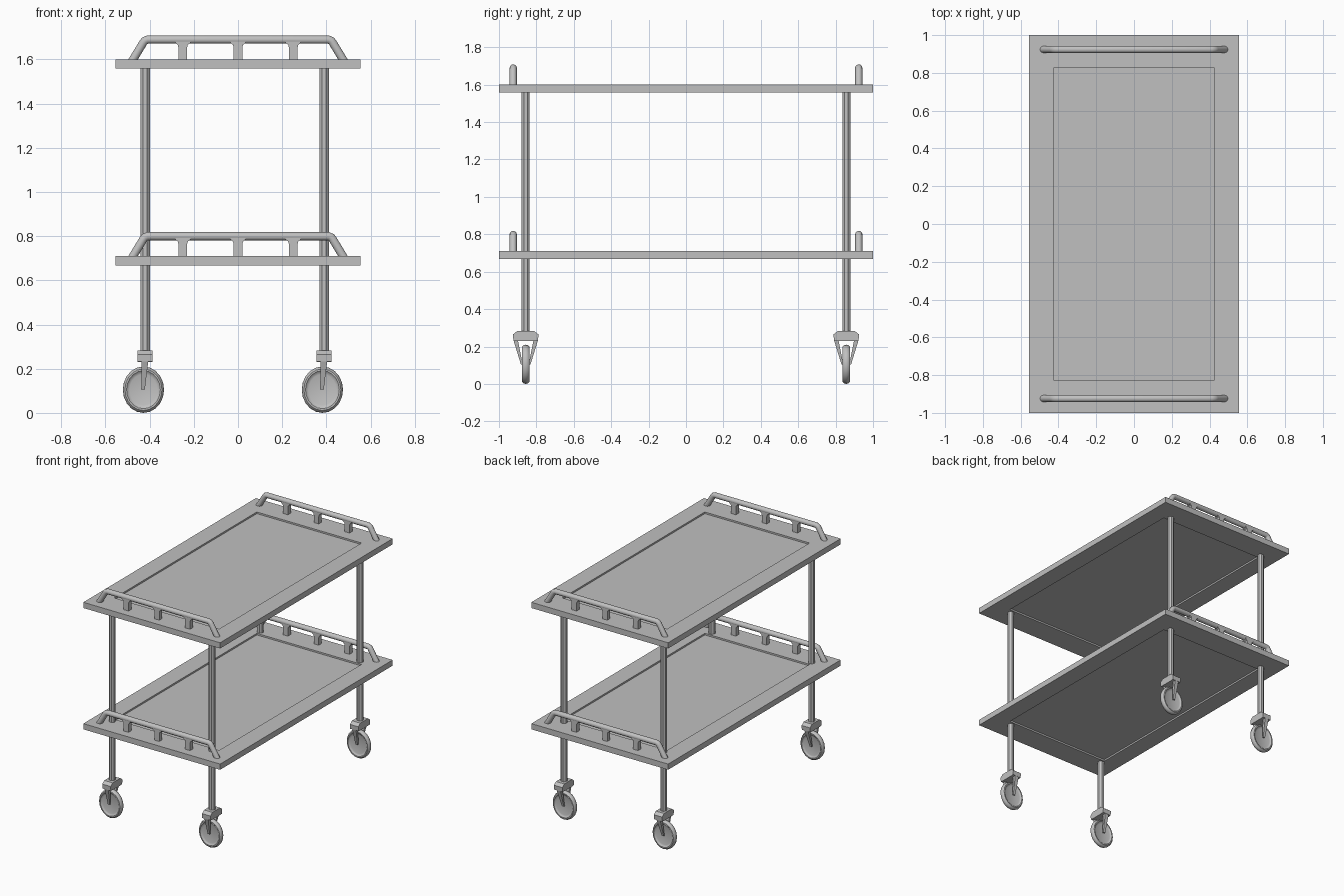
import bpy, bmesh, math
from mathutils import Matrix, Vector

cube = bpy.data.objects.get("Cube")
if cube:
    bpy.data.objects.remove(cube, do_unlink=True)

grey = bpy.data.materials.new("light grey")
grey.use_nodes = True
COLOUR = (0.53, 0.53, 0.53, 1)
grey.diffuse_color = COLOUR
grey.node_tree.nodes["Principled BSDF"].inputs["Base Color"].default_value = COLOUR


def place(name, data, loc):
    ob = bpy.data.objects.new(name, data)
    ob.location = loc
    bpy.context.collection.objects.link(ob)
    return ob


def to_mesh(name, bm, smooth=False):
    bmesh.ops.recalc_face_normals(bm, faces=bm.faces)
    me = bpy.data.meshes.new(name)
    bm.to_mesh(me)
    bm.free()
    me.materials.append(grey)
    for p in me.polygons:
        p.use_smooth = smooth
    return me


def loft(bm, rings):
    """Skin closed rings of points and cap both ends."""
    loops = [[bm.verts.new(p) for p in ring] for ring in rings]
    n = len(loops[0])
    for a, b in zip(loops, loops[1:]):
        for i in range(n):
            j = (i + 1) % n
            bm.faces.new((a[i], a[j], b[j], b[i]))
    bm.faces.new(loops[0])
    bm.faces.new(loops[-1])


# Tray: slab with a shallow recess on both faces
def tray_mesh():
    bm = bmesh.new()
    bmesh.ops.create_cube(bm, size=1, matrix=Matrix.Diagonal((1.11, 2, 0.042, 1)))
    for side in (1, -1):
        face = next(f for f in bm.faces if f.normal.z * side > 0.9)
        bmesh.ops.inset_region(bm, faces=[face], thickness=0.1)
        for v in face.verts:
            v.co.x = math.copysign(0.425, v.co.x)
            v.co.y = math.copysign(0.825, v.co.y)
        wall = bmesh.ops.extrude_face_region(bm, geom=[face])["geom"]
        for v in (g for g in wall if isinstance(g, bmesh.types.BMVert)):
            v.co.z -= side * 0.012
        bmesh.ops.delete(bm, geom=[face], context='FACES')
    return to_mesh("tray", bm)


# Rail: tube bent over the tray end
def rail_curve():
    cu = bpy.data.curves.new("rail", 'CURVE')
    cu.dimensions = '3D'
    cu.bevel_depth = 0.0195
    cu.bevel_resolution = 3
    cu.use_fill_caps = True
    half = [(-0.481, -0.01), (-0.43, 0.074), (-0.423, 0.084), (-0.41, 0.0895)]
    path = half + [(-x, z) for x, z in reversed(half)]
    sp = cu.splines.new('POLY')
    sp.points.add(len(path) - 1)
    for pt, (x, z) in zip(sp.points, path):
        pt.co = (x, 0, z, 1)
    sp.use_smooth = True
    cu.materials.append(grey)
    return cu


# Rail post: flares into the tube at the top
def post_mesh():
    half = [(0.02, -0.005), (0.02, 0.055), (0.023, 0.066), (0.034, 0.074), (0.034, 0.085)]
    prof = half + [(-x, z) for x, z in reversed(half)]
    bm = bmesh.new()
    loft(bm, [[(x, y, z) for x, z in prof] for y in (-0.017, 0.017)])
    return to_mesh("rail_post", bm)


# Leg: octagonal tube
def leg_mesh():
    bm = bmesh.new()
    bmesh.ops.create_cone(bm, cap_ends=True, segments=8, radius1=0.0233, radius2=0.0233,
                          depth=1.32, matrix=Matrix.Rotation(math.pi / 8, 4, 'Z'))
    return to_mesh("leg", bm)


# Caster fork: chamfered bridge with two tapering arms
def fork_mesh():
    bm = bmesh.new()
    half = [(0.042, 0.23), (0.066, 0.232), (0.068, 0.265), (0.045, 0.283)]
    prof = half + [(-y, z) for y, z in reversed(half)]
    loft(bm, [[(x, y, z) for y, z in prof] for x in (-0.034, 0.034)])
    for s in (1, -1):
        rings = []
        for x0, x1, y0, y1, z in ((-0.017, 0.014, 0.042, 0.066, 0.235),
                                  (-0.018, -0.002, 0.016, 0.026, 0.105)):
            rings.append([(x0, s * y0, z), (x1, s * y0, z), (x1, s * y1, z), (x0, s * y1, z)])
        loft(bm, rings)
    return to_mesh("caster_fork", bm)


# Wheel: dished disc with a rounded tyre, lathed about its axle
def wheel_mesh():
    half = [(0.010, 0), (0.010, 0.07), (0.013, 0.079), (0.019, 0.086), (0.019, 0.094), (0.012, 0.102)]
    prof = half + [(0, 0.105)] + [(-x, r) for x, r in reversed(half)]
    bm = bmesh.new()
    vs = [bm.verts.new((0, y, r)) for y, r in prof]
    es = [bm.edges.new(pair) for pair in zip(vs, vs[1:])]
    bmesh.ops.spin(bm, geom=vs + es, cent=(0, 0, 0), axis=(0, 1, 0),
                   angle=2 * math.pi, steps=20)
    bmesh.ops.remove_doubles(bm, verts=bm.verts, dist=0.0001)
    bmesh.ops.scale(bm, vec=Vector((0.89, 1, 1)), verts=bm.verts)
    me = to_mesh("wheel", bm, smooth=True)
    me.set_sharp_from_angle(angle=math.radians(35))
    return me


tray, rail, post = tray_mesh(), rail_curve(), post_mesh()
leg, fork, wheel = leg_mesh(), fork_mesh(), wheel_mesh()

# Two shelves, each with a rail at both ends
for level, top in (("upper", 1.6), ("lower", 0.71)):
    place(level + "_tray", tray, (0, 0, top - 0.021))
    for end, y in (("front", -0.924), ("back", 0.924)):
        place(f"{level}_{end}_rail", rail, (0, y, top))
        for x in (-0.25, 0, 0.25):
            place(f"{level}_{end}_rail_post", post, (x, y, top))

# Four legs on casters
for side, x in (("right", -0.42), ("left", 0.39)):
    for end, y in (("front", -0.857), ("back", 0.857)):
        place(f"{end}_{side}_leg", leg, (x, y, 0.915))
        place(f"{end}_{side}_caster_fork", fork, (x, y, 0))
        place(f"{end}_{side}_wheel", wheel, (x - 0.008, y, 0.105))
